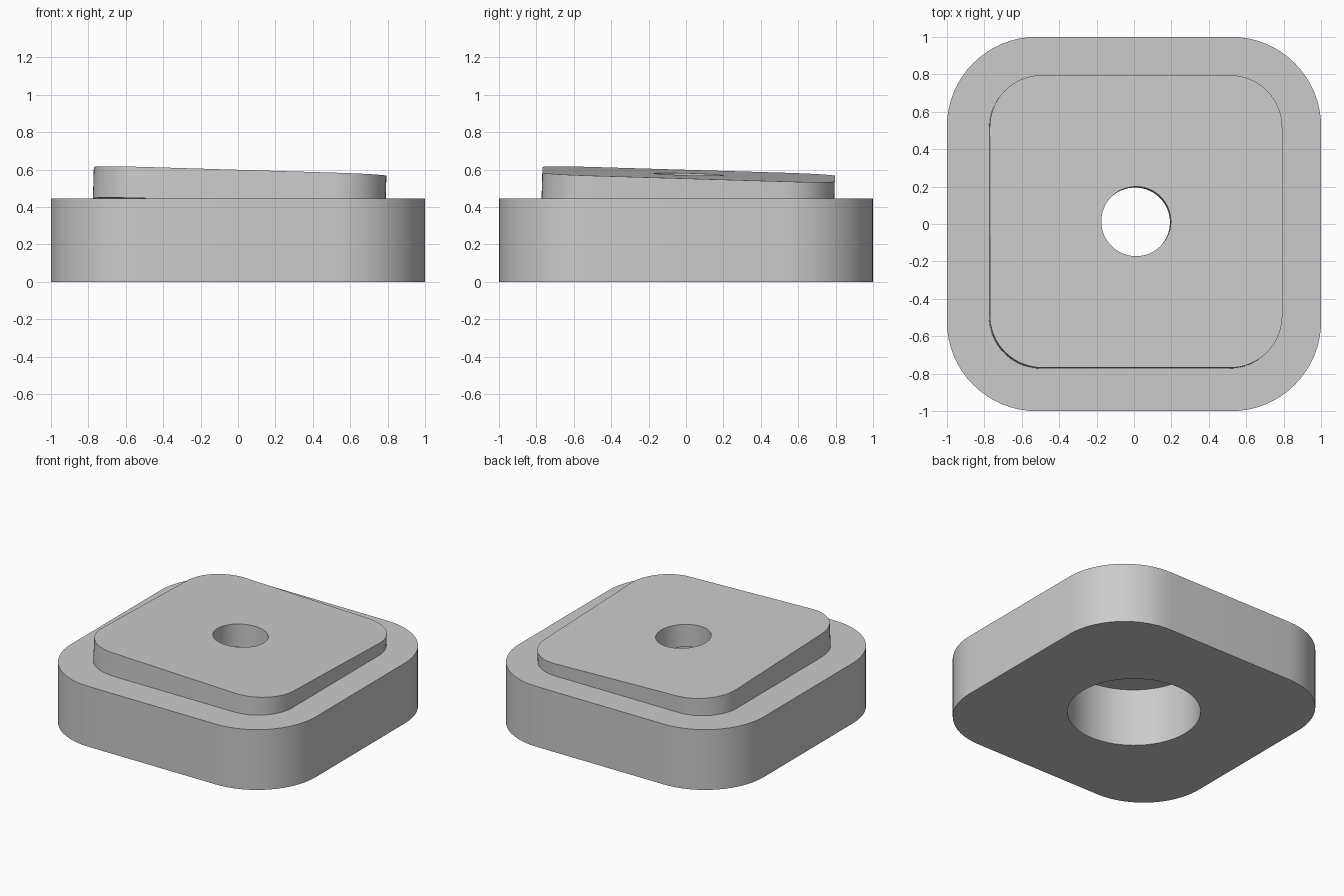
import bpy, bmesh, math
from mathutils import Matrix, Vector

if "Cube" in bpy.data.objects:
    bpy.data.objects.remove(bpy.data.objects["Cube"])

grey = bpy.data.materials.new("plain grey")
grey.diffuse_color = (0.6, 0.6, 0.6, 1)
grey.use_nodes = True
grey.node_tree.nodes["Principled BSDF"].inputs["Base Color"].default_value = grey.diffuse_color

SEG = 16  # segments per quarter turn


def rounded_square(half, radius):
    """Counter-clockwise outline; radius == half gives a circle."""
    pts = []
    c = half - radius
    for q, (sx, sy) in enumerate([(1, 1), (-1, 1), (-1, -1), (1, -1)]):
        for i in range(SEG + 1):
            a = math.pi / 2 * (q + i / SEG)
            pts.append((sx * c + radius * math.cos(a), sy * c + radius * math.sin(a)))
    return pts


def holed_slab(name, half, radius, hole, z0, z1, matrix=Matrix()):
    """Rounded square slab with a round through hole."""
    bm = bmesh.new()
    outer, inner = rounded_square(half, radius), rounded_square(hole, hole)
    rings = [[bm.verts.new((x, y, z)) for x, y in loop]
             for loop, z in ((outer, z0), (outer, z1), (inner, z1), (inner, z0))]
    n = len(outer)
    for k in range(4):
        a, b = rings[k], rings[(k + 1) % 4]
        for i in range(n):
            j = (i + 1) % n
            bm.faces.new((a[i], a[j], b[j], b[i]))
    bmesh.ops.remove_doubles(bm, verts=bm.verts, dist=1e-5)
    bmesh.ops.recalc_face_normals(bm, faces=bm.faces)
    bm.transform(matrix)
    mesh = bpy.data.meshes.new(name)
    bm.to_mesh(mesh)
    bm.free()
    mesh.materials.append(grey)
    obj = bpy.data.objects.new(name, mesh)
    bpy.context.collection.objects.link(obj)
    bpy.ops.object.select_all(action='DESELECT')
    obj.select_set(True)
    bpy.context.view_layer.objects.active = obj
    bpy.ops.object.shade_smooth_by_angle(angle=math.radians(30))
    return obj


# Base block with a wide bore
holed_slab("base", 1.0, 0.48, 0.445, 0, 0.445)

# Top plate, leaning slightly to the back right and sunk into the base
tilt = Vector((0, 0, 1)).rotation_difference(Vector((0.03, 0.03, 1))).to_matrix().to_4x4()
holed_slab("tilted_plate", 0.782, 0.28, 0.186, -0.167, 0,
           Matrix.Translation((0.011, 0.014, 0.575)) @ tilt)
